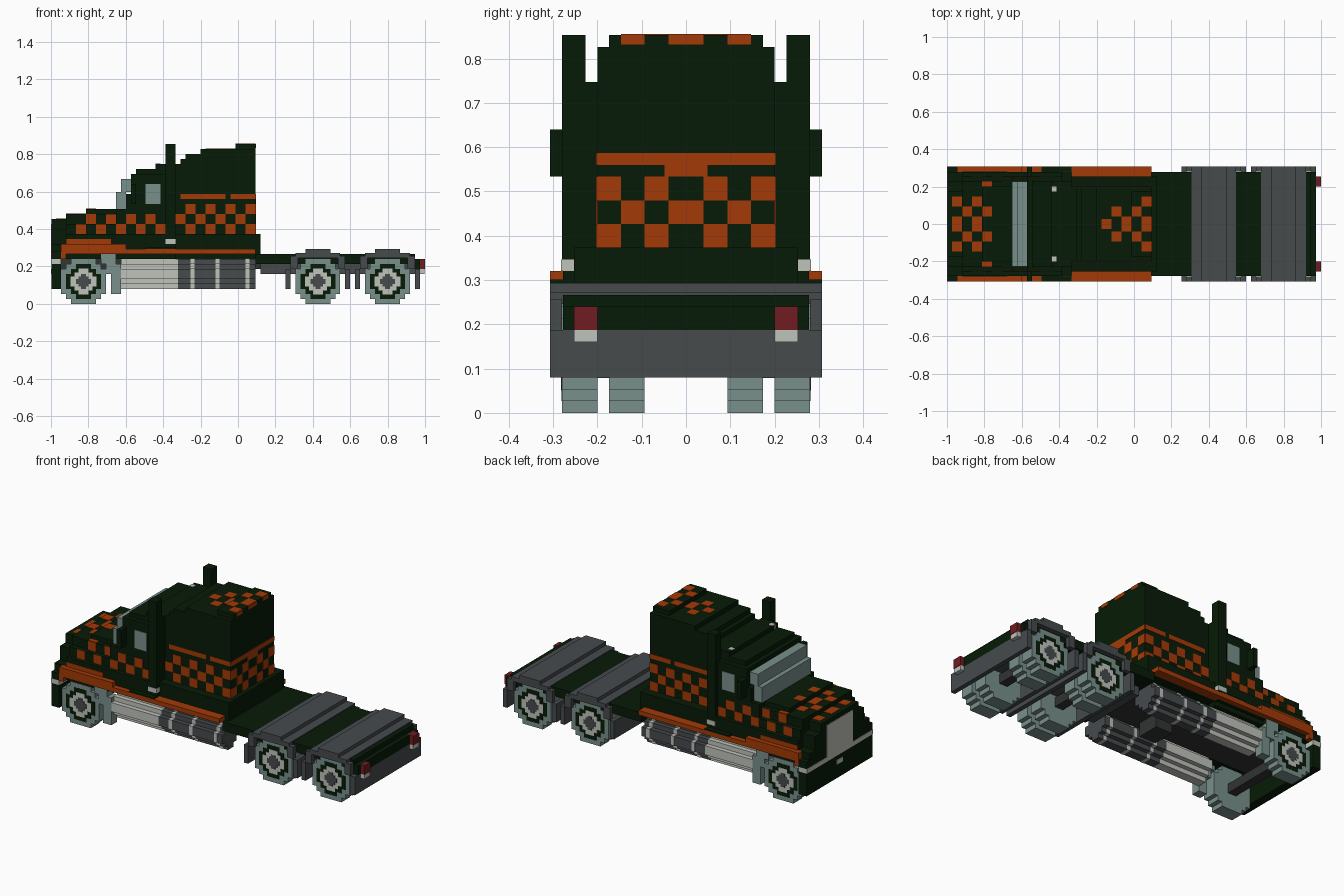
import bpy, bmesh
from mathutils import Vector

cube = bpy.data.objects.get("Cube")
if cube:
    bpy.data.objects.remove(cube, do_unlink=True)

UNIT = 2 / 75          # one block
SKIN = 0.1             # plate thickness in blocks


def material(name, *rgb):
    mat = bpy.data.materials.new(name)
    mat.use_nodes = True
    mat.diffuse_color = (*rgb, 1)
    mat.node_tree.nodes["Principled BSDF"].inputs["Base Color"].default_value = (*rgb, 1)
    return mat


GREEN = material("dark green", 0.002, 0.011, 0.002)
ORANGE = material("burnt orange", 0.37, 0.042, 0.002)
GREY = material("mid grey", 0.061, 0.069, 0.073)
BLACK = material("charcoal", 0.032, 0.034, 0.034)
TEAL = material("pale teal", 0.19, 0.28, 0.26)
LIGHT = material("light silver", 0.53, 0.55, 0.5)
RED = material("tail red", 0.16, 0.012, 0.015)


class Part:
    """Collects blocks and prisms, then becomes one object."""

    def __init__(self, name, mat):
        self.name, self.mat, self.bm = name, mat, bmesh.new()

    def box(self, x, y, z):
        outline = [(x[0], z[0]), (x[1], z[0]), (x[1], z[1]), (x[0], z[1])]
        return self.prism(outline, y, "y")

    def pair(self, x, y, z):
        self.box(x, y, z)
        return self.box(x, (-y[1], -y[0]), z)

    def wide(self, x, half, z):
        return self.box(x, (-half, half), z)

    def prism(self, outline, span, axis):
        rings = []
        for s in span:
            pts = [(a, s, b) if axis == "y" else (s, a, b) for a, b in outline]
            rings.append([self.bm.verts.new(p) for p in pts])
        low, high = rings
        self.bm.faces.new(low)
        self.bm.faces.new(high[::-1])
        for i in range(len(low)):
            self.bm.faces.new((low[i - 1], high[i - 1], high[i], low[i]))
        return self

    def finish(self):
        for v in self.bm.verts:
            v.co = Vector((v.co.x * UNIT - 1, v.co.y * UNIT, v.co.z * UNIT))
        bmesh.ops.recalc_face_normals(self.bm, faces=self.bm.faces)
        mesh = bpy.data.meshes.new(self.name)
        self.bm.to_mesh(mesh)
        self.bm.free()
        mesh.materials.append(self.mat)
        obj = bpy.data.objects.new(self.name, mesh)
        bpy.context.collection.objects.link(obj)


def stepped_disc(ca, cb, r, step=1):
    """Blocky round outline about a centre."""
    a, b = r - step, r - 2 * step
    quarter = [(r, b), (a, b), (a, a), (b, a), (b, r)]
    pts = []
    for _ in range(4):
        pts += [(ca + p, cb + q) for p, q in quarter]
        quarter = [(-q, p) for p, q in quarter]
    return pts


def layered(name, columns, layers):
    """Stepped columns along x, narrowing with height."""
    part = Part(name, GREEN)
    for start, end, top in columns:
        for low, high, half in layers:
            if top > low:
                part.wide((start, end), half, (low, min(top, high)))
    part.finish()


# Hood, cab and sleeper
NOSE = [(SKIN, 3, 17)]
HOOD = [(3, 7, 18), (7, 13, 19)]
CAB = [(13, 15, 19), (15, 16, 22), (16, 17, 26), (17, 21, 27), (21, 25, 28)]
SLEEPER = [(25, 26, 28), (26, 27, 29), (27, 30, 30), (30, 37, 31), (37, 41, 32)]
layered("nose", NOSE, [(9, 12, 10.4), (12, 15, 8.5), (15, 17, 6.5)])
layered("hood", HOOD, [(9, 14, 10.4), (14, 16, 9.5), (16, 18, 8.5), (18, 19, 7.5)])
layered("cab", CAB, [(9, 26, 9.5), (26, 28, 8.5)])
layered("sleeper", SLEEPER, [(9, 31, 7.5), (31, 32, 6.5)])
Part("body_skirt", GREEN).wide((13, 25), 10.4, (10, 14)).wide((25, 42), 9.5, (10, 14)).finish()

# Glass and mirrors
Part("windshield", TEAL).wide((13, 15), 8.5, (19, 22.4)).wide((14, 16), 8.5, (22.4, 25)).finish()
Part("side_windows", TEAL).pair((19, 22), (9.5, 9.5 + SKIN), (20, 24)).finish()
Part("mirrors", GREEN).pair((16, 17), (9.5, 11.5), (20, 24)).finish()

# Front bumper, light band and grille
Part("front_bumper", GREEN).wide((SKIN, 2), 11.5, (3, 8)).wide((SKIN, 2), 11.5, (9, 10.5)).finish()
Part("light_band", LIGHT).wide((0, 2), 11.5, (8, 9)).finish()
Part("grille", LIGHT).wide((0, SKIN), 4.5, (9, 16)).finish()
Part("front_plate", LIGHT).wide((0, SKIN), 1, (6, 7)).finish()

# Orange fenders and running boards
trim = Part("fender_trim", ORANGE)
trim.pair((2, 25), (10.3, 11.5), (10, 11)).pair((25, 41), (9.4, 11.5), (10, 11))
trim.pair((2, 15), (10.3, 11.5), (11, 12)).pair((3, 12), (10.3, 10.5), (12, 13))
trim.pair((2, 3), (10.3, 11.5), (9, 10)).finish()
Part("cab_steps", GREEN).pair((19, 25), (10.4, 11.5), (11, 11.3)).finish()

# Exhaust stacks and roof lamps
Part("exhaust_stacks", GREEN).pair((23, 25), (8.5, 10.5), (13, 32)).finish()
Part("exhaust_feet", LIGHT).pair((23, 25.1), (9.5, 10.6), (12, 13)).finish()
Part("roof_lamps", LIGHT).pair((21, 22), (6.5, 7.5), (27, 28.1)).finish()

# Checks on the sides: two-block squares, every second one
checks = Part("side_checks", ORANGE)


def check_row(starts, half, low):
    for start in starts:
        checks.pair((start, start + 2), (half, half + SKIN), (low, low + 2))


check_row(range(5, 12, 4), 9.5, 14)
check_row(range(7, 12, 4), 8.5, 16)
check_row(range(13, 22, 4), 9.5, 14)
check_row(range(15, 20, 4), 9.5, 16)
for low, first in ((14, 27), (16, 25), (18, 27)):
    check_row(range(first, 40, 4), 7.5, low)
checks.pair((26, 35), (7.5, 7.5 + SKIN), (21, 22))
checks.pair((36, 41), (7.5, 7.5 + SKIN), (21, 22)).finish()

# Checks on the sleeper back
back = Part("back_checks", ORANGE)
rear = (41, 41 + SKIN)
for low in (14, 18):
    back.pair(rear, (1.5, 3.5), (low, low + 2)).pair(rear, (5.5, 7.5), (low, low + 2))
back.wide(rear, 1.5, (16, 18)).pair(rear, (3.5, 5.5), (16, 18))
back.wide(rear, 1.8, (20, 21)).wide(rear, 7.5, (21, 22))
back.wide(rear, 1.5, (31.2, 32)).pair(rear, (3.5, 5.5), (31.2, 32)).finish()


# Checks on the hood and roof tops
def height(x):
    return next(top for start, end, top in NOSE + HOOD + CAB + SLEEPER if x < end)


tops = Part("top_checks", ORANGE)


def top_row(start, middle, *sides):
    for x in (start, start + 1):
        z = (height(x), height(x) + SKIN)
        if middle:
            tops.wide((x, x + 1), middle, z)
        for side in sides:
            tops.pair((x, x + 1), (side, side + 2), z)


for start in (1, 5):
    top_row(start, 1.5, 3.5)
    top_row(start + 2, 0, 1.5)
top_row(31, 1)
top_row(33, 0, 1.5)
top_row(35, 1.5)
top_row(37, 0, 1.5)
top_row(39, 1.5, 3.5)
tops.pair((7, 9), (7.5, 8.5), (18, 18 + SKIN)).finish()

# Fuel tanks with bands
for side, y in (("right", -7.5), ("left", 7.5)):
    Part(side + "_silver_tank", LIGHT).prism(stepped_disc(y, 6, 3), (14, 25.5), "x").finish()
    Part(side + "_grey_tank", GREY).prism(stepped_disc(y, 6, 3), (25.5, 41), "x").finish()
    bands = Part(side + "_tank_bands", LIGHT)
    for x in (28, 33, 39):
        bands.prism(stepped_disc(y, 6, 3.05), (x, x + 0.8), "x")
    bands.finish()
braces = Part("wheel_braces", TEAL).pair((12, 14), (8.5, 10.5), (2, 8))
braces.pair((10, 13), (8.5, 10.6), (8, 10)).pair((11, 13), (8.5, 10.6), (6, 8)).finish()

# Frame, axles and rear deck
Part("frame", BLACK).wide((2, 42), 4.2, (7, 9)).wide((30, 34), 2.5, (4, 7)).finish()
Part("rear_frame", GREY).wide((42, 73), 6.8, (6, 8)).finish()
Part("rear_deck", GREEN).wide((41, 73), 10.4, (8, 10)).wide((72, 74), 10.4, (7, 9)).finish()

# Wheels
FRONT, MIDDLE, LAST = 6.5, 53.5, 67.5
for place, x in (("front", FRONT), ("middle", MIDDLE), ("last", LAST)):
    Part(place + "_axle", BLACK).wide((x - 1, x + 1), 7.6, (3.5, 5.5)).finish()
    for side, sign in (("right", -1), ("left", 1)):
        name = place + "_" + side
        tyre = Part(name + "_tyre", TEAL)
        tyre.prism(stepped_disc(x, 4.5, 4.5), (7.5 * sign, 10.5 * sign), "y")
        if place != "front":
            tyre.prism(stepped_disc(x, 4.5, 4.5), (3.5 * sign, 6.5 * sign), "y")
        tyre.finish()
        rings = (("rim", GREEN, 3.5, 1), ("wheel", LIGHT, 2.6, 0.8), ("hub", GREY, 1.5, 0.5))
        for i, (label, mat, radius, step) in enumerate(rings):
            span = (10.4 * sign, (10.55 + i * 0.05) * sign)
            Part(name + "_" + label, mat).prism(stepped_disc(x, 4.5, radius, step), span, "y").finish()

# Rear fenders with mud flaps
for place, x in (("middle", MIDDLE), ("last", LAST)):
    fender = Part(place + "_fender", GREY)
    fender.wide((x - 2.5, x + 2.5), 11.5, (10, 11)).wide((x - 4.5, x + 4.5), 11.5, (9.2, 10.2))
    for sign in (-1, 1):
        arch = sorted((x + 4 * sign, x + 5.5 * sign))
        flap = sorted((x + 5.5 * sign, x + 6.5 * sign))
        fender.pair(arch, (10.5, 11.5), (7, 9.6))
        fender.wide(flap, 11.5, (3, 7))
    fender.finish()

# Tail lights
Part("tail_lights", RED).pair((73.5, 75), (7.5, 9.5), (7, 9)).finish()
Part("reverse_lights", LIGHT).pair((74, 74.9), (7.5, 9.5), (6, 7)).finish()
